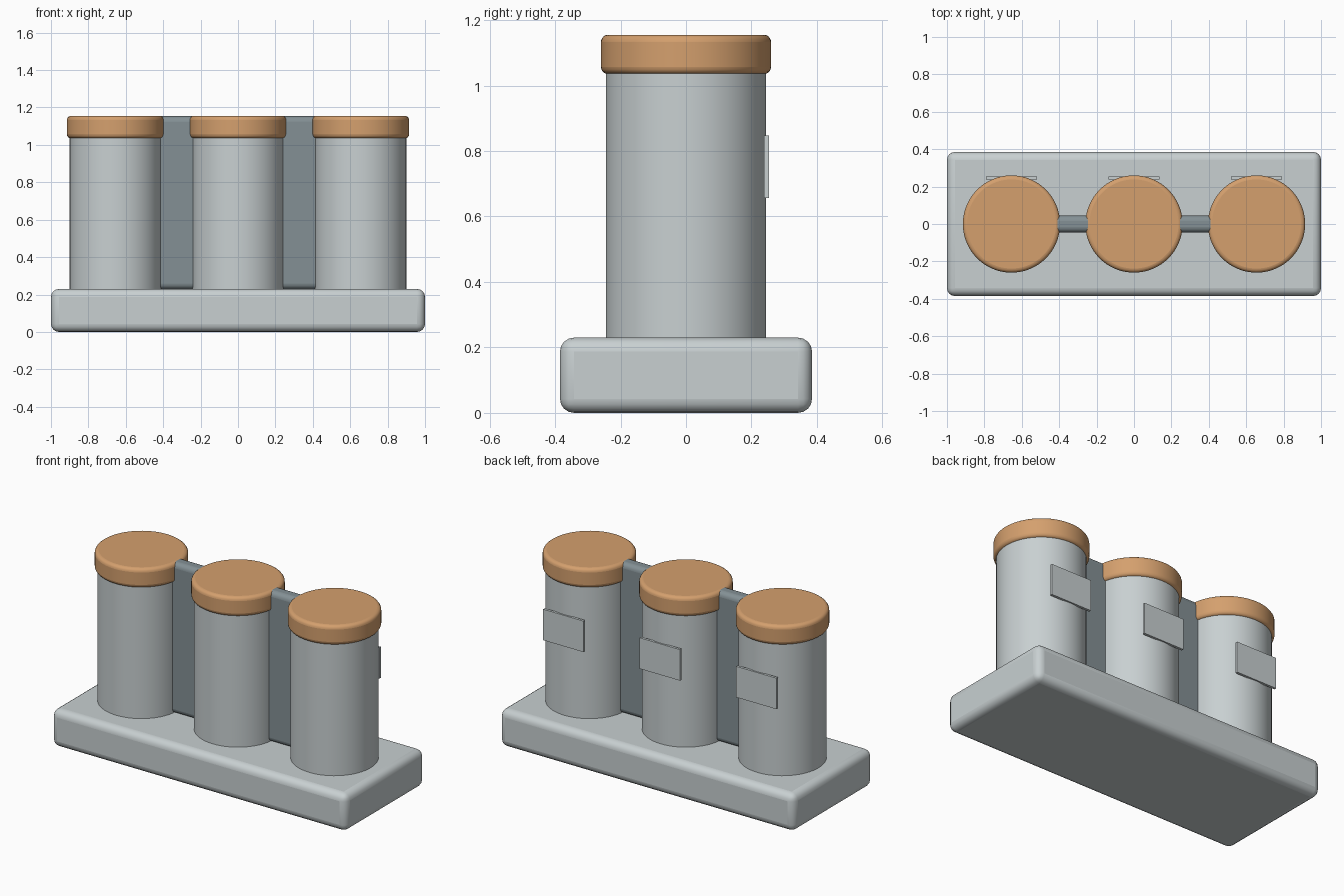
import bpy
import math

cube = bpy.data.objects.get("Cube")
if cube:
    bpy.data.objects.remove(cube, do_unlink=True)


def material(name, rgb):
    m = bpy.data.materials.new(name)
    m.use_nodes = True
    m.diffuse_color = (*rgb, 1)
    m.node_tree.nodes["Principled BSDF"].inputs["Base Color"].default_value = (*rgb, 1)
    return m


pale_grey = material("pale grey", (0.58, 0.63, 0.64))
slate_grey = material("slate grey", (0.23, 0.28, 0.30))
copper = material("copper", (0.66, 0.35, 0.155))


def finish(name, mat, bevel, segments=4):
    """Name, colour, bevel and smooth the active object."""
    obj = bpy.context.object
    obj.name = name
    obj.data.materials.append(mat)
    bpy.ops.object.transform_apply(location=False, rotation=False, scale=True)
    bpy.ops.object.shade_smooth_by_angle(angle=math.radians(35))
    if bevel:
        mod = obj.modifiers.new("rounded edges", "BEVEL")
        mod.width = bevel
        mod.segments = segments
        mod.limit_method = "ANGLE"
        mod.angle_limit = math.radians(40)
        bpy.ops.object.modifier_apply(modifier=mod.name)
        bpy.ops.object.shade_smooth_by_angle(angle=math.radians(35))
    return obj


def box(name, mat, size, centre, bevel=0):
    bpy.ops.mesh.primitive_cube_add(size=1, location=centre)
    bpy.context.object.scale = size
    return finish(name, mat, bevel)


def cylinder(name, mat, radius, x, bottom, top, bevel=0):
    bpy.ops.mesh.primitive_cylinder_add(vertices=64, radius=radius, depth=top - bottom,
                                        location=(x, 0, (bottom + top) / 2))
    return finish(name, mat, bevel)


# Base slab and the wall joining the canisters
box("base", pale_grey, (2, 0.77, 0.23), (0, 0, 0.115), 0.043)
box("connecting_wall", slate_grey, (1.66, 0.09, 0.925), (0, 0, 0.691), 0.03)

# Three canisters, each with a lid and a label plate on the back
for side, x in (("right", -0.655), ("middle", 0), ("left", 0.655)):
    cylinder(side + "_canister", pale_grey, 0.245, x, 0.21, 1.08)
    cylinder(side + "_lid", copper, 0.26, x, 1.035, 1.155, 0.022)
    box(side + "_back_plate", pale_grey, (0.275, 0.015, 0.19), (x, 0.2455, 0.752))
